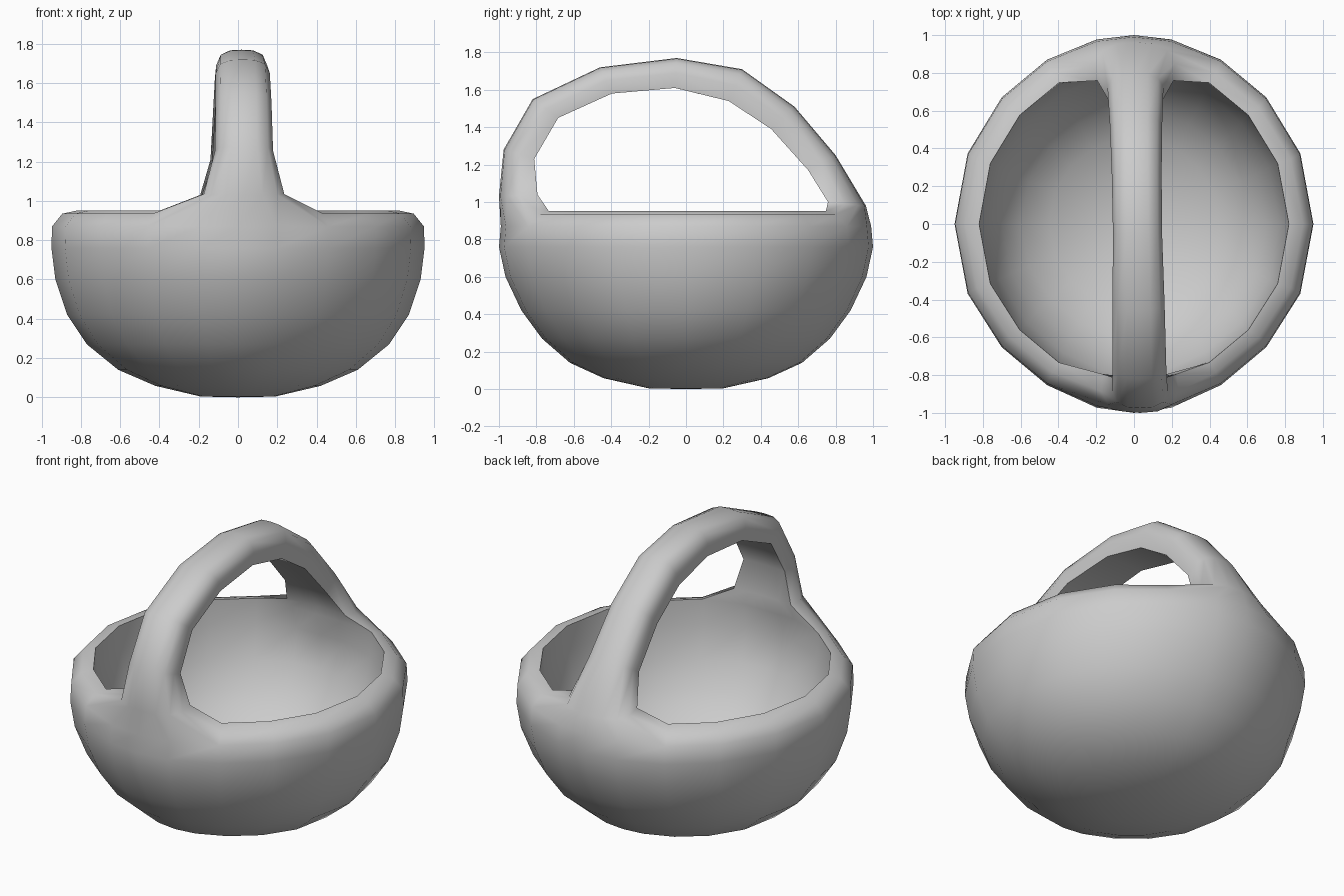
import bpy, bmesh, math

cube = bpy.data.objects.get("Cube")
if cube:
    bpy.data.objects.remove(cube, do_unlink=True)

grey = bpy.data.materials.new("basket_grey")
grey.use_nodes = True
colour = (0.6, 0.6, 0.6, 1)
grey.diffuse_color = colour
grey.node_tree.nodes["Principled BSDF"].inputs["Base Color"].default_value = colour

# Bowl rings: x radius, y radius, height, limit on y; up the outside, over the rim, down the inside
OUTER = [(.19, .20, .004, 1), (.42, .44, .058, 1), (.61, .62, .14, 1),
         (.77, .77, .27, 1), (.87, .88, .42, 1), (.93, .965, .60, 1),
         (.95, 1.0, .76, 1), (.947, .99, .87, 1)]
RIM = [(.895, .92, .935, 1)]
INNER = [(.82, .86, .951, .77), (.81, .855, .80, .82), (.77, .80, .60, 1),
         (.70, .71, .45, 1), (.60, .61, .33, 1), (.45, .46, .235, 1), (.22, .23, .16, 1)]

# Handle stations: outer (y, z), inner (y, z), half width
HANDLE = [((-1.0, 1.03), (-.81, 1.04), .205), ((-.975, 1.28), (-.82, 1.23), .148),
          ((-.82, 1.55), (-.69, 1.45), .142), ((-.46, 1.72), (-.40, 1.58), .138),
          ((-.05, 1.77), (-.06, 1.61), .13), ((.30, 1.71), (.23, 1.54), .132),
          ((.58, 1.51), (.46, 1.39), .138), ((.80, 1.25), (.66, 1.17), .148),
          ((.962, .98), (.775, 1.0), .21)]

# Columns are closer together where the handle grows out of the rim
quarter = [0, 22, 42.5, 61, 78]
angles = quarter + [90] + [180 - a for a in quarter[::-1]]
angles += [a + 180 for a in angles[1:-1]]
n = len(angles)
BACK, FRONT = list(range(3, 8)), list(range(13, 18))

bm = bmesh.new()


def ring(rx, ry, z, limit):
    """Oval ring, slightly pinched at the diagonals, more so at the front."""
    verts = []
    for a in map(math.radians, angles):
        pinch = .035 if math.sin(a) < 0 else .008
        y = ry * math.sin(a) * (1 - pinch * math.sin(2 * a) ** 2)
        y = max(-limit - .04, min(limit, y))
        verts.append(bm.verts.new((rx * math.cos(a), y, z)))
    return verts


def at_root(j, k):
    return (j in BACK and k in BACK) or (j in FRONT and k in FRONT)


def sharpen(a, b):
    bm.edges.get((a, b)).smooth = False


# Bowl wall, leaving a gap in the rim at each handle root
rings = [ring(*r) for r in OUTER + RIM + INNER]
rim = len(OUTER)
for i in range(len(rings) - 1):
    for j in range(n):
        k = (j + 1) % n
        if at_root(j, k) and i in (rim - 1, rim):
            continue
        face = bm.faces.new((rings[i][j], rings[i][k], rings[i + 1][k], rings[i + 1][j]))
        face.smooth = True

# Crisp inner lip of the bowl
for j in range(n):
    k = (j + 1) % n
    if not at_root(j, k):
        sharpen(rings[rim + 1][j], rings[rim + 1][k])

# Underside and inner floor
for loop, z in ((rings[0], 0), (rings[-1], .14)):
    centre = bm.verts.new((0, 0, z))
    for j in range(n):
        bm.faces.new((centre, loop[j], loop[(j + 1) % n])).smooth = True


def root_loop(columns):
    """Edge of a rim gap, ordered like a handle section."""
    cols = sorted(columns, key=lambda c: rings[0][c].co.x)
    return ([rings[rim - 1][c] for c in cols] + [rings[rim][cols[-1]]] +
            [rings[rim + 1][c] for c in cols[::-1]] + [rings[rim][cols[0]]])


def section(outer, inner, half):
    """Handle section: rounded outside, flat inside with square corners."""
    shape = [(-.82, .16), (-.45, .02), (0, 0), (.45, .02), (.82, .16), (1, .5),
             (.96, 1), (.5, 1), (0, 1), (-.5, 1), (-.96, 1), (-1, .5)]
    verts = []
    for across, depth in shape:
        x = across * half
        y = outer[0] + (inner[0] - outer[0]) * depth
        z = outer[1] + (inner[1] - outer[1]) * depth
        verts.append(bm.verts.new((x + .018 - .014 * y, y * math.sqrt(1 - x * x), z)))
    return verts


# Handle lofted from the front root over to the back root, with crisp inner edges
loops = [root_loop(FRONT)] + [section(*s) for s in HANDLE] + [root_loop(BACK)]
for a, b in zip(loops, loops[1:]):
    for j in range(len(a)):
        k = (j + 1) % len(a)
        bm.faces.new((a[j], a[k], b[k], b[j])).smooth = True
    for corner in (6, 10):
        sharpen(a[corner], b[corner])

bmesh.ops.recalc_face_normals(bm, faces=bm.faces)
mesh = bpy.data.meshes.new("basket")
bm.to_mesh(mesh)
bm.free()
mesh.materials.append(grey)
basket = bpy.data.objects.new("basket", mesh)
bpy.context.collection.objects.link(basket)
